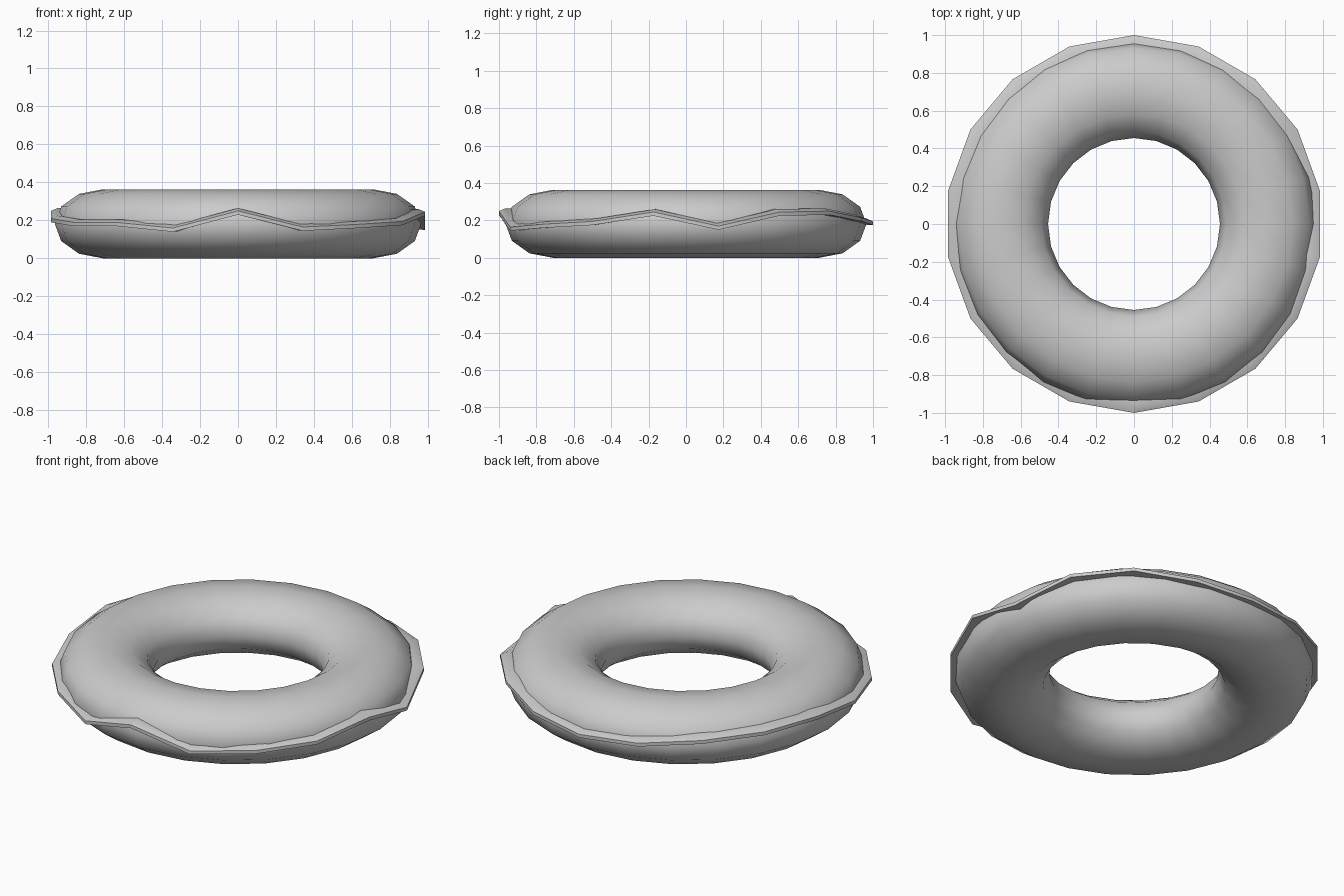
import bpy, bmesh, math

if "Cube" in bpy.data.objects:
    bpy.data.objects.remove(bpy.data.objects["Cube"])

R, RX, RZ = 0.71, 0.255, 0.182   # ring radius, tube half-width, tube half-height


def smooth(obj, angle):
    bpy.ops.object.select_all(action='DESELECT')
    obj.select_set(True)
    bpy.context.view_layer.objects.active = obj
    bpy.ops.object.shade_smooth_by_angle(angle=math.radians(angle))


# Ring-shaped body, slightly flattened
bpy.ops.mesh.primitive_torus_add(major_segments=24, minor_segments=12,
                                 major_radius=R, minor_radius=RX,
                                 location=(0, 0, RZ))
body = bpy.context.object
body.name = "ring_body"
body.scale.z = RZ / RX
bpy.ops.object.transform_apply(location=False, rotation=False, scale=True)
smooth(body, 60)

# Wavy lip of the icing: edge height every 20 degrees, starting at the front
heights = [0.24, 0.155, 0.17, 0.185, 0.235, 0.16, 0.235, 0.24, 0.205,
           0.185, 0.20, 0.23, 0.24, 0.24, 0.20, 0.18, 0.18, 0.15]
section = [(0.925, 0.025), (0.965, 0.025), (1.0, 0.01),
           (1.0, -0.01), (0.965, -0.008), (0.925, -0.008)]
bm = bmesh.new()
rings = []
for i, h in enumerate(heights):
    a = math.radians(-90 + 20 * i)
    rings.append([bm.verts.new((r * math.cos(a), r * math.sin(a), h + dz))
                  for r, dz in section])
n = len(section)
for i, ring in enumerate(rings):
    nxt = rings[(i + 1) % len(rings)]
    for j in range(n):
        k = (j + 1) % n
        bm.faces.new((ring[j], nxt[j], nxt[k], ring[k]))
bmesh.ops.recalc_face_normals(bm, faces=bm.faces)
mesh = bpy.data.meshes.new("icing_lip")
bm.to_mesh(mesh)
bm.free()
lip = bpy.data.objects.new("icing_lip", mesh)
bpy.context.collection.objects.link(lip)
smooth(lip, 30)
